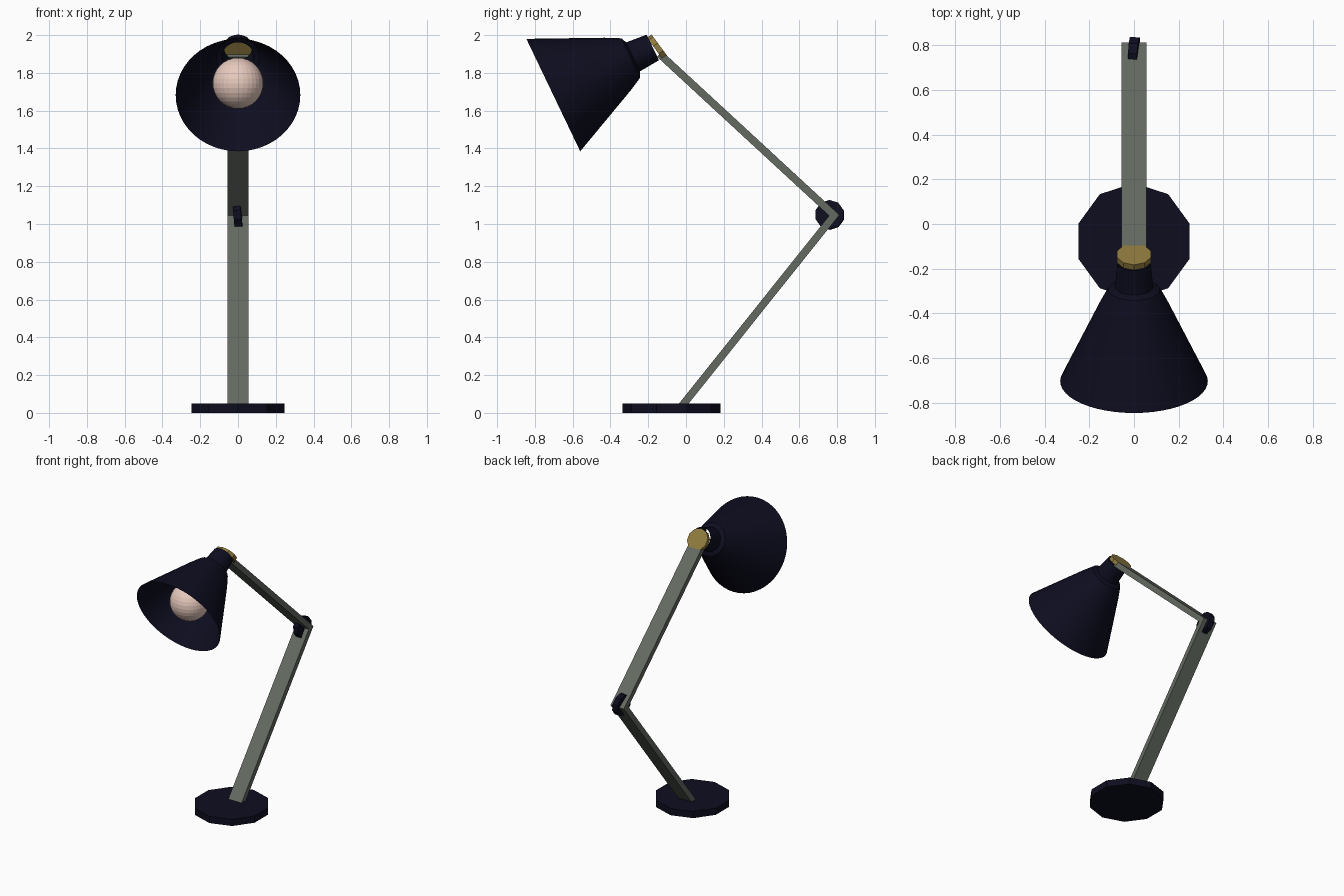
import bpy, bmesh, math
from mathutils import Matrix, Vector

cube = bpy.data.objects.get("Cube")
if cube:
    bpy.data.objects.remove(cube, do_unlink=True)


def material(name, color):
    m = bpy.data.materials.new(name)
    m.use_nodes = True
    m.diffuse_color = (*color, 1)
    m.node_tree.nodes["Principled BSDF"].inputs["Base Color"].default_value = (*color, 1)
    return m


navy = material("dark navy enamel", (0.004, 0.004, 0.014))
grey = material("grey green metal", (0.125, 0.142, 0.118))
brass = material("brass", (0.28, 0.2, 0.05))
glow = material("warm bulb glass", (0.82, 0.6, 0.52))


def finish(name, bm, mat):
    bmesh.ops.recalc_face_normals(bm, faces=bm.faces)
    mesh = bpy.data.meshes.new(name)
    bm.to_mesh(mesh)
    bm.free()
    mesh.materials.append(mat)
    obj = bpy.data.objects.new(name, mesh)
    bpy.context.collection.objects.link(obj)
    return obj


def disc(name, radius, depth, place, mat, sides=10):
    bm = bmesh.new()
    bmesh.ops.create_cone(bm, cap_ends=True, segments=sides, radius1=radius,
                          radius2=radius, depth=depth, matrix=place)
    return finish(name, bm, mat)


def rot(degrees, axis):
    return Matrix.Rotation(math.radians(degrees), 4, axis)


def facing(location, direction):
    return Matrix.Translation(location) @ direction.to_track_quat('Z', 'Y').to_matrix().to_4x4()


# Ten-sided foot
disc("base", 0.26, 0.05, Matrix.Translation((0, -0.077, 0.025)), navy)

# Bent flat arm: a mitred band in the side plane, widened along x
foot, elbow, tip = Vector((-0.035, 0.02)), Vector((0.785, 1.046)), Vector((-0.14, 1.9))
half_thick, half_wide = 0.02, 0.055
d1, d2 = (elbow - foot).normalized(), (tip - elbow).normalized()
n1, n2 = Vector((d1.y, -d1.x)), Vector((d2.y, -d2.x))
mitre = (n1 + n2) / (1 + n1.dot(n2))
offsets = ((foot, n1), (elbow, mitre), (tip, n2))
bm = bmesh.new()
rings = []
for point, normal in offsets:
    a, b = point + normal * half_thick, point - normal * half_thick
    rings.append([bm.verts.new((x, p.x, p.y)) for x, p in
                  ((-half_wide, a), (half_wide, a), (half_wide, b), (-half_wide, b))])
for r, s in zip(rings, rings[1:]):
    for i in range(4):
        j = (i + 1) % 4
        bm.faces.new((r[i], r[j], s[j], s[i]))
bm.faces.new(rings[0])
bm.faces.new(rings[-1])
finish("folding_arm", bm, grey)

# Elbow knob, very slightly askew
turn = rot(-3, 'Z') @ rot(-5, 'Y') @ rot(90, 'Z') @ rot(90, 'X')
disc("elbow_knob", 0.078, 0.041, Matrix.Translation((0, 0.761, 1.048)) @ turn, navy)

# Brass pivot between arm and shade
disc("shade_pivot", 0.08, 0.03, facing((0, -0.147, 1.93), Vector((0, 0.8, 0.59))), brass)

# Open lamp shade: profile spun round its tilted axis
axis = Vector((0, 0.902, 0.432))
rim = Vector((0, -0.7025, 1.6825))
profile = ((0, 0.33), (0.375, 0.157), (0.43, 0.129), (0.455, 0.115),
           (0.468, 0.085), (0.584, 0.075))
bm = bmesh.new()
verts = [bm.verts.new((r, 0, s)) for s, r in profile]
edges = [bm.edges.new(pair) for pair in zip(verts, verts[1:])]
bmesh.ops.spin(bm, geom=verts + edges, cent=(0, 0, 0), axis=(0, 0, 1),
               angle=math.tau, steps=48)
bmesh.ops.remove_doubles(bm, verts=bm.verts, dist=0.0005)
bm.transform(facing(rim, axis))
shade = finish("lamp_shade", bm, navy)
bpy.ops.object.select_all(action='DESELECT')
shade.select_set(True)
bpy.context.view_layer.objects.active = shade
bpy.ops.object.shade_smooth_by_angle(angle=math.radians(35))

# Bulb
bm = bmesh.new()
bmesh.ops.create_uvsphere(bm, u_segments=32, v_segments=16, radius=0.135,
                          matrix=Matrix.Translation(rim + axis * 0.145))
finish("bulb", bm, glow)
